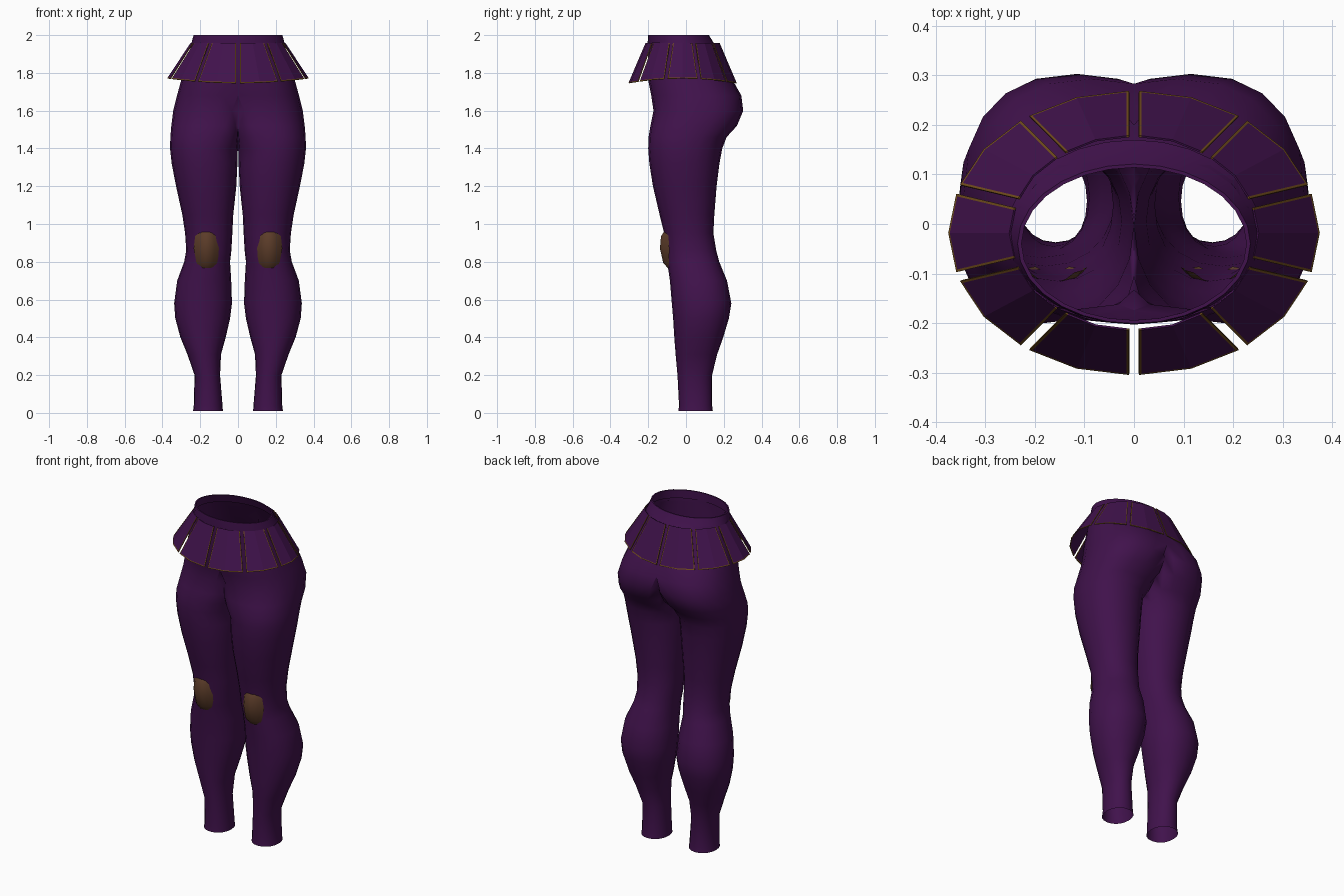
import bpy, bmesh, math

if "Cube" in bpy.data.objects:
    bpy.data.objects.remove(bpy.data.objects["Cube"])


def material(name, rgb):
    m = bpy.data.materials.new(name)
    m.diffuse_color = (*rgb, 1)
    m.use_nodes = True
    m.node_tree.nodes["Principled BSDF"].inputs["Base Color"].default_value = m.diffuse_color
    return m


purple = material("purple cloth", (0.052, 0.006, 0.072))
gold = material("gold trim", (0.17, 0.075, 0.012))
brown = material("brown leather", (0.105, 0.045, 0.022))


def make_object(name, bm, mats, smooth=None, mirror=False):
    me = bpy.data.meshes.new(name)
    bm.to_mesh(me)
    bm.free()
    for m in mats:
        me.materials.append(m)
    ob = bpy.data.objects.new(name, me)
    bpy.context.collection.objects.link(ob)
    if smooth:
        bpy.ops.object.select_all(action='DESELECT')
        ob.select_set(True)
        bpy.context.view_layer.objects.active = ob
        bpy.ops.object.shade_smooth_by_angle(angle=math.radians(smooth))
    if mirror:
        mod = ob.modifiers.new("mirror", 'MIRROR')
        mod.merge_threshold = 0.0005
    return ob


def grid(bm, rows, closed=False):
    """Skin a list of rows of points with quads."""
    vs = [[bm.verts.new(p) for p in r] for r in rows]
    faces = []
    n = len(rows[0])
    for i in range(len(rows) - 1):
        for k in range(n if closed else n - 1):
            j = (k + 1) % n
            f = bm.faces.new((vs[i][k], vs[i][j], vs[i + 1][j], vs[i + 1][k]))
            faces.append((i, k, f))
    return faces


def sgn_pow(v, p):
    return math.copysign(abs(v) ** p, v)


def ring(z, cx, xo, yf, yb, p=1.0, n=20):
    """Cross-section of one half of the trousers, cut off at the centre plane."""
    pts = []
    for k in range(n):
        a = 2 * math.pi * k / n
        x = cx + (xo - cx) * sgn_pow(math.cos(a), p)
        y = (yf + yb) / 2 + (yb - yf) / 2 * sgn_pow(math.sin(a), p)
        pts.append((max(0.0, x), y, z))
    return pts


# Trousers: lower leg and thigh as z, inner x, outer x, front y, back y
leg = [(0.01, .080, .238, -.040, .142), (0.04, .082, .234, -.037, .138),
       (0.20, .095, .230, -.045, .138), (0.31, .090, .268, -.055, .165),
       (0.40, .065, .305, -.062, .197), (0.50, .042, .332, -.068, .227),
       (0.58, .032, .338, -.075, .240), (0.70, .036, .322, -.085, .217),
       (0.80, .042, .285, -.100, .176), (0.86, .035, .274, -.107, .160),
       (0.95, .030, .280, -.115, .145), (1.05, .025, .295, -.140, .150),
       (1.20, .009, .328, -.175, .162), (1.32, .003, .351, -.194, .177),
       (1.40, .001, .360, -.200, .192)]
rings = [ring(z, (a + b) / 2, b, f, r, 0.93) for z, a, b, f, r in leg]
# Hips as z, lobe centre x, outer x, front y, back y
hips = [(1.46, .165, .358, -.198, .215), (1.52, .145, .353, -.188, .270),
        (1.60, .115, .343, -.172, .303), (1.68, .085, .323, -.184, .293),
        (1.76, .040, .301, -.200, .248), (1.85, .0, .277, -.202, .200),
        (1.96, .0, .240, -.200, .140)]
rings += [ring(*h, 0.86) for h in hips]
bm = bmesh.new()
grid(bm, rings, closed=True)
# Open the inside of the hips along the centre plane
inner = [f for f in bm.faces if all(v.co.x < 1e-5 for v in f.verts)]
bmesh.ops.delete(bm, geom=inner, context='FACES')
make_object("trousers", bm, [purple], smooth=50, mirror=True)

# Waistband with a thin folded rim
bm = bmesh.new()
band = []
for z, rx, yf, yb in ((1.93, .257, -.203, .170), (1.96, .246, -.203, .146),
                      (2.0, .235, -.201, .121), (2.0, .227, -.194, .114),
                      (1.95, .236, -.194, .135)):
    band.append([(rx * math.cos(t), (yf + yb) / 2 + (yb - yf) / 2 * math.sin(t), z)
                 for t in (2 * math.pi * k / 28 for k in range(28))])
grid(bm, band, closed=True)
make_object("waistband", bm, [purple], smooth=35)


# Flared skirt of ten plates with gold edges at the sides and bottom
def skirt_point(t, v):
    rx = .375 + (.252 - .375) * v
    ry = .288 + (.198 - .288) * v
    low = 1.772 - .026 * math.cos(t) ** 2
    return [rx * math.sin(t), -.018 - ry * math.cos(t), low + (1.957 - low) * v]


def plate_row(t0, v, trim):
    """Left edge, trim, middle, trim and right edge of one plate."""
    a, m, b = (skirt_point(t0 + math.radians(d), v) for d in (0, 18, 36))

    def toward(p, q, dist):
        s = dist / math.dist(p, q)
        return [i + (j - i) * s for i, j in zip(p, q)]
    gap = 0.010
    return [toward(a, m, gap), toward(a, m, gap + trim), m,
            toward(b, m, gap + trim), toward(b, m, gap)]


for i in range(10):
    bm = bmesh.new()
    t0 = math.radians(36 * i)
    for r, k, f in grid(bm, [plate_row(t0, v, 0.005) for v in (0, .025, 1)]):
        f.material_index = 1 if r == 0 or k in (0, 3) else 0
    ob = make_object(f"skirt_plate_{i + 1}", bm, [purple, gold])
    mod = ob.modifiers.new("thickness", 'SOLIDIFY')
    mod.thickness = 0.004

# Knee pads: rounded plates wrapped on the front of each knee
rows = []
for z, hw, y in ((.768, .034, -.098), (.795, .055, -.122), (.87, .070, -.140),
                 (.935, .062, -.134), (.957, .045, -.119)):
    wrap = .052 * (hw / .07) ** 2
    rows.append([(.165 + hw * u, y + wrap * u * u, z)
                 for u in (-1, -.6, -.2, .2, .6, 1)])
bm = bmesh.new()
grid(bm, rows)
make_object("knee_pads", bm, [brown], smooth=40, mirror=True)
